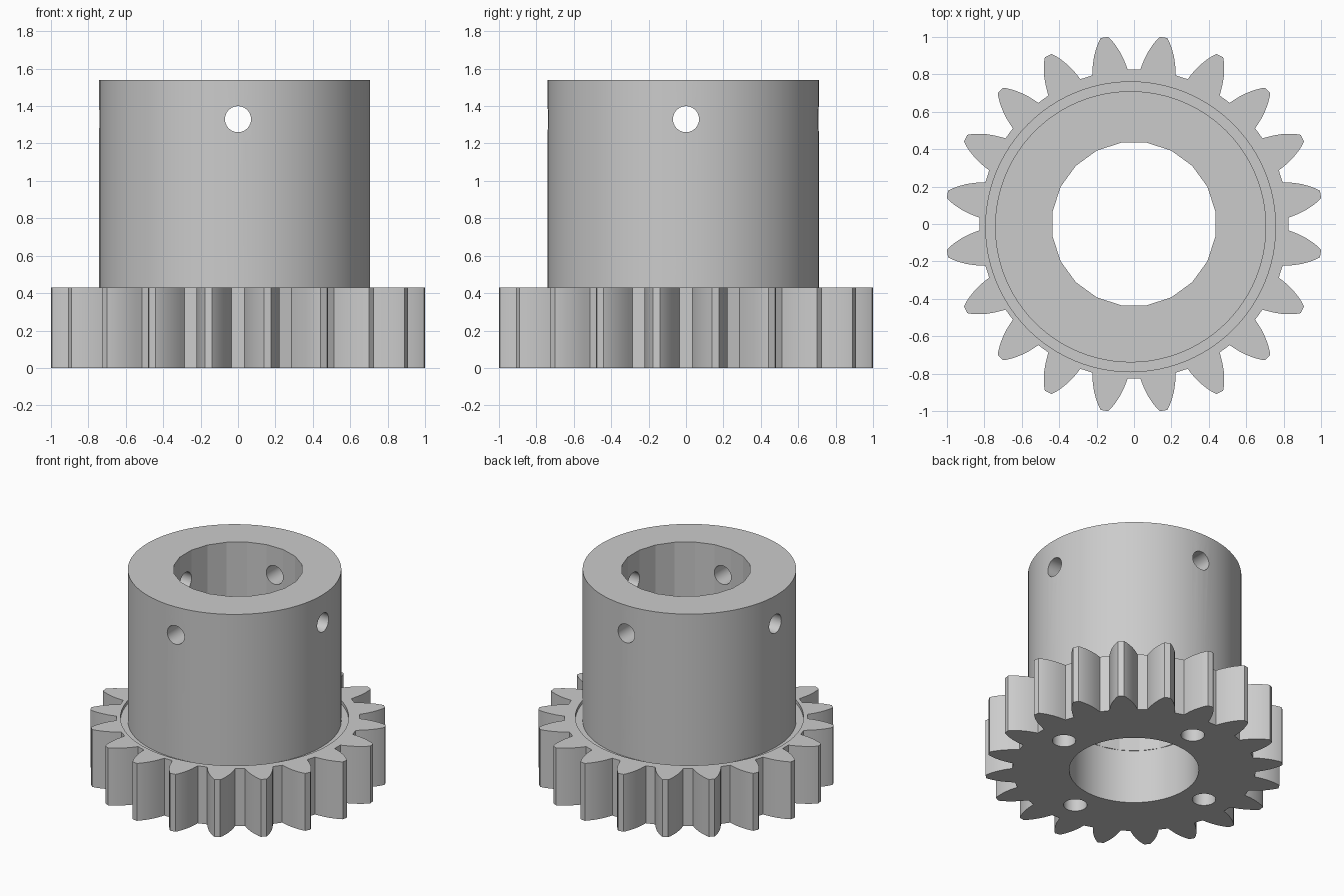
import bpy, bmesh, math
from mathutils import Matrix, Vector

if "Cube" in bpy.data.objects:
    bpy.data.objects.remove(bpy.data.objects["Cube"], do_unlink=True)

steel = bpy.data.materials.new("plain grey")
steel.use_nodes = True
GREY = (0.6, 0.6, 0.6, 1)
steel.diffuse_color = GREY
steel.node_tree.nodes["Principled BSDF"].inputs["Base Color"].default_value = GREY

GEAR_TOP, HUB_TOP, GROOVE = 0.43, 1.54, 0.025
HUB_X, HUB_Y = -0.018, -0.015
TEETH = 20


def prism(name, outline, z0, z1):
    """Extrude a closed 2D outline from z0 to z1."""
    bm = bmesh.new()
    face = bm.faces.new([bm.verts.new((x, y, z0)) for x, y in outline])
    top = bmesh.ops.extrude_face_region(bm, geom=[face])["geom"]
    bmesh.ops.translate(bm, vec=(0, 0, z1 - z0),
                        verts=[v for v in top if isinstance(v, bmesh.types.BMVert)])
    bmesh.ops.recalc_face_normals(bm, faces=bm.faces)
    mesh = bpy.data.meshes.new(name)
    bm.to_mesh(mesh)
    bm.free()
    mesh.materials.append(steel)
    obj = bpy.data.objects.new(name, mesh)
    bpy.context.collection.objects.link(obj)
    return obj


def circle(radius, sides, cx=0, cy=0, turn=0):
    return [(cx + radius * math.cos(turn + math.tau * i / sides),
             cy + radius * math.sin(turn + math.tau * i / sides)) for i in range(sides)]


def activate(obj):
    bpy.ops.object.select_all(action="DESELECT")
    obj.select_set(True)
    bpy.context.view_layer.objects.active = obj


def cut(obj, cutters):
    """Subtract each cutter, then discard it."""
    activate(obj)
    for cutter in cutters:
        cutter.hide_render = True
        mod = obj.modifiers.new("cut", "BOOLEAN")
        mod.operation = "DIFFERENCE"
        mod.solver = "EXACT"
        mod.object = cutter
        bpy.ops.object.modifier_apply(modifier=mod.name)
        bpy.data.objects.remove(cutter, do_unlink=True)


def smooth(obj, degrees):
    activate(obj)
    bpy.ops.object.shade_smooth_by_angle(angle=math.radians(degrees))


# Toothed wheel: half a tooth as (half width, radius), mirrored and repeated
flank = [(0.096, 0.82), (0.09, 0.85), (0.083, 0.88), (0.07, 0.92),
         (0.052, 0.96), (0.033, 0.993), (0.02, 1.01)]
tooth = [(-w, r) for w, r in flank] + [(w, r) for w, r in reversed(flank)]
outline = []
for i in range(TEETH):
    a = -math.tau * (i + 0.5) / TEETH
    for t, r in tooth:
        outline.append((t * math.cos(a) - r * math.sin(a), t * math.sin(a) + r * math.cos(a)))
gear = prism("gear_wheel", outline, 0, GEAR_TOP)

# Bore, shallow groove around the hub and four holes in the underside
cutters = [prism("bore_cutter", circle(0.44, 60, turn=math.radians(9)), -0.1, 0.6),
           prism("groove_cutter", circle(0.775, 96, HUB_X, HUB_Y), GEAR_TOP - GROOVE, 0.6)]
for k in range(4):
    a = k * math.pi / 2
    cutters.append(prism("hole_cutter", circle(0.08, 24, 0.62 * math.cos(a), 0.62 * math.sin(a)),
                         -0.1, 0.5))
cut(gear, cutters)
smooth(gear, 20)

# Hub sleeve with a faceted bore and two crossing pin holes
hub = prism("hub_sleeve", circle(0.725, 96, HUB_X, HUB_Y), GEAR_TOP - GROOVE, HUB_TOP)
cutters = [prism("bore_cutter", circle(0.44, 20, turn=math.radians(9)), 0, 2)]
for axis in ("X", "Y"):
    pin = prism("pin_hole_cutter", circle(0.07, 24), -1.2, 1.2)
    pin.data.transform(Matrix.Translation(Vector((0, 0, 1.33))) @ Matrix.Rotation(math.pi / 2, 4, axis))
    cutters.append(pin)
cut(hub, cutters)
smooth(hub, 16)
